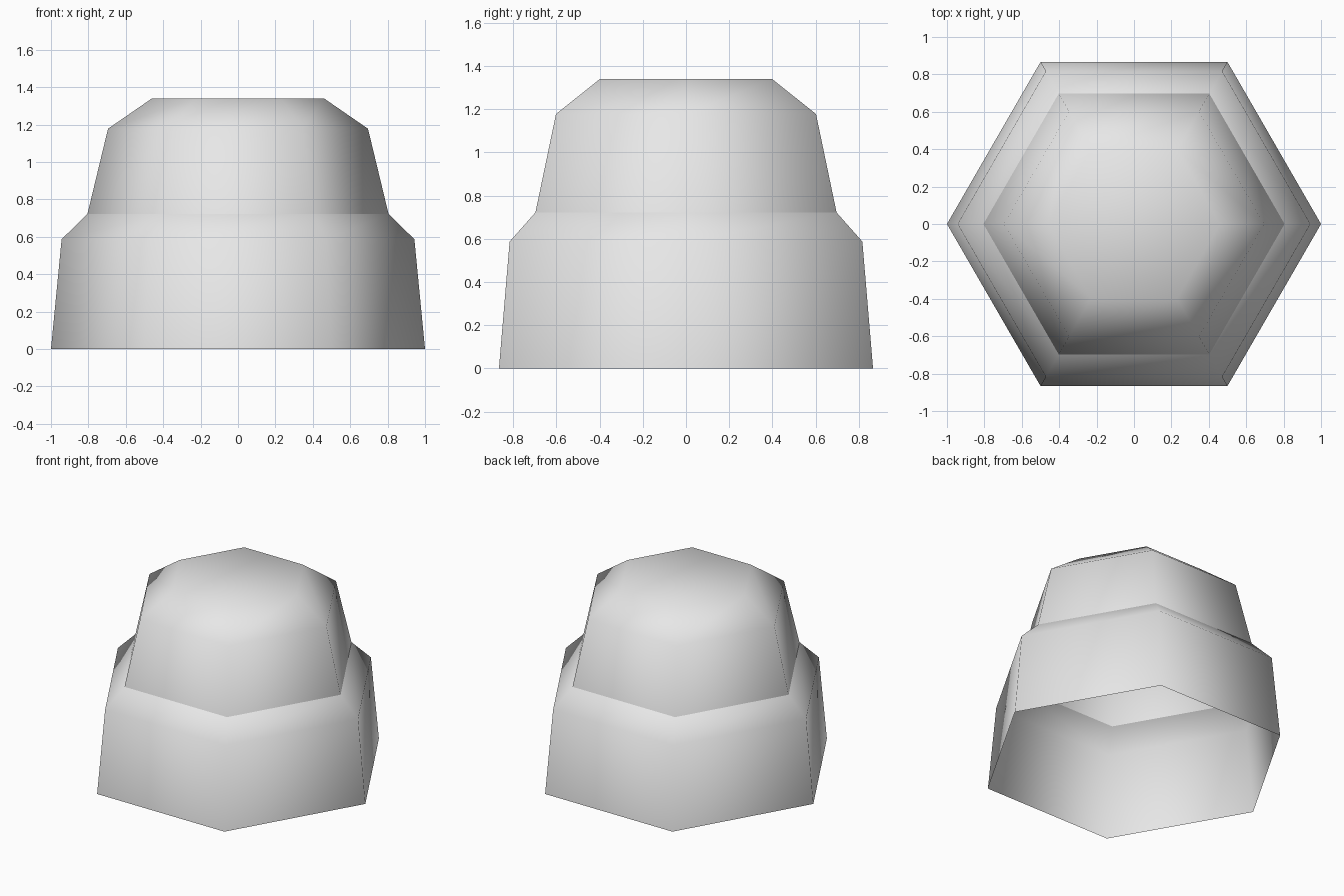
import bpy
import bmesh
from math import cos, sin, pi

cube = bpy.data.objects.get("Cube")
if cube:
    bpy.data.objects.remove(cube, do_unlink=True)

SIDES = 6

grey = bpy.data.materials.new("plain_grey")
grey.use_nodes = True
colour = (0.8, 0.8, 0.8, 1)
grey.diffuse_color = colour
grey.node_tree.nodes["Principled BSDF"].inputs["Base Color"].default_value = colour


def hex_shell(name, profile, capped):
    """Loft six-sided rings through (radius, height) pairs, open at the bottom."""
    bm = bmesh.new()
    rings = [[bm.verts.new((r * cos(2 * pi * i / SIDES), r * sin(2 * pi * i / SIDES), z))
              for i in range(SIDES)] for r, z in profile]
    for low, high in zip(rings, rings[1:]):
        for i in range(SIDES):
            j = (i + 1) % SIDES
            bm.faces.new((low[i], low[j], high[j], high[i]))
    if capped:
        bm.faces.new(rings[-1])
    for face in bm.faces:
        face.smooth = True
    mesh = bpy.data.meshes.new(name)
    bm.to_mesh(mesh)
    bm.free()
    mesh.materials.append(grey)
    obj = bpy.data.objects.new(name, mesh)
    bpy.context.collection.objects.link(obj)
    return obj


# Wide lower tier with its sloping shoulder
hex_shell("lower_tier", [(1, 0), (0.943, 0.587), (0.805, 0.722)], False)

# Narrower upper tier with a bevelled, closed top
hex_shell("upper_tier", [(0.805, 0.722), (0.695, 1.178), (0.46, 1.34)], True)
